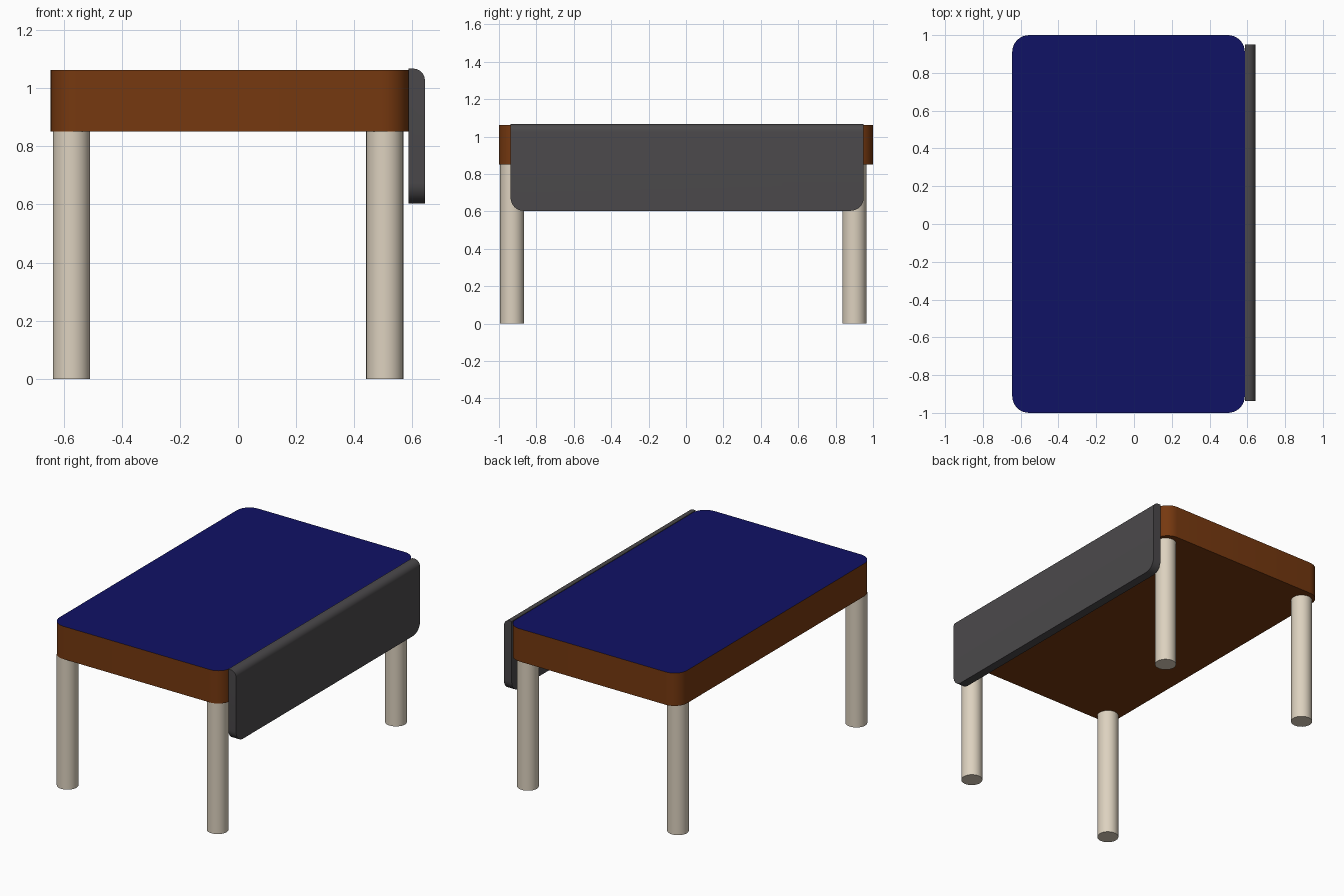
import bpy, bmesh
from math import cos, sin, pi, radians
from mathutils import Vector

if "Cube" in bpy.data.objects:
    bpy.data.objects.remove(bpy.data.objects["Cube"])


def material(name, rgb):
    m = bpy.data.materials.new(name)
    m.diffuse_color = (*rgb, 1)
    m.use_nodes = True
    m.node_tree.nodes["Principled BSDF"].inputs["Base Color"].default_value = m.diffuse_color
    return m


WOOD = material("brown_wood", (0.18, 0.04, 0.005))
BLUE = material("blue_surface", (0.005, 0.006, 0.13))
CREAM = material("cream", (0.72, 0.64, 0.52))
DARK = material("dark_grey", (0.07, 0.066, 0.07))


def rounded_rect(u0, u1, v0, v1, radii, steps=8):
    """Outline points; radii run from lower left, counter-clockwise."""
    corners = [(u0, v0, 1, 1), (u1, v0, -1, 1), (u1, v1, -1, -1), (u0, v1, 1, -1)]
    pts = []
    for i, ((u, v, su, sv), r) in enumerate(zip(corners, radii)):
        if r == 0:
            pts.append((u, v))
            continue
        for k in range(steps + 1):
            a = pi + (i + k / steps) * pi / 2
            pts.append((u + su * r + r * cos(a), v + sv * r + r * sin(a)))
    return pts


def prism(points, direction):
    bm = bmesh.new()
    face = bm.faces.new([bm.verts.new(p) for p in points])
    ext = bmesh.ops.extrude_face_region(bm, geom=[face])
    verts = [g for g in ext["geom"] if isinstance(g, bmesh.types.BMVert)]
    bmesh.ops.translate(bm, verts=verts, vec=Vector(direction))
    bmesh.ops.recalc_face_normals(bm, faces=bm.faces[:])
    return bm


def finish(obj, *mats):
    for m in mats:
        obj.data.materials.append(m)
    bpy.ops.object.select_all(action='DESELECT')
    obj.select_set(True)
    bpy.context.view_layer.objects.active = obj
    bpy.ops.object.shade_smooth_by_angle(angle=radians(30))


def to_object(bm, name, *mats):
    me = bpy.data.meshes.new(name)
    bm.normal_update()
    bm.to_mesh(me)
    bm.free()
    obj = bpy.data.objects.new(name, me)
    bpy.context.collection.objects.link(obj)
    finish(obj, *mats)


# Table top: rounded slab with a blue upper face
Z0, Z1 = 0.85, 1.063
outline = rounded_rect(-0.645, 0.587, -1, 1, [0.09] * 4)
bm = prism([(x, y, Z0) for x, y in outline], (0, 0, Z1 - Z0))
bm.normal_update()
for f in bm.faces:
    f.material_index = 1 if f.normal.z > 0.9 else 0
to_object(bm, "table_top", WOOD, BLUE)

# Drop leaf: hanging panel, rounded lower corners and upper outer edge
X0, X1, LEAF_TOP = 0.587, 0.643, 1.067
outline = rounded_rect(-0.938, 0.95, 0.603, LEAF_TOP, [0.07, 0.07, 0, 0])
bm = prism([(X0, y, z) for y, z in outline], (X1 - X0, 0, 0))
edge = [e for e in bm.edges
        if all(v.co.x > X1 - 1e-4 and v.co.z > LEAF_TOP - 1e-4 for v in e.verts)]
bmesh.ops.bevel(bm, geom=edge, offset=0.04, segments=8, profile=0.5, affect='EDGES')
to_object(bm, "drop_leaf", DARK)

# Four round legs
for side, x in (("left", -0.573), ("right", 0.505)):
    for end, y in (("front", -0.93), ("back", 0.9)):
        bpy.ops.mesh.primitive_cylinder_add(vertices=32, radius=0.064, depth=Z0,
                                            location=(x, y, Z0 / 2))
        leg = bpy.context.object
        leg.name = f"{end}_{side}_leg"
        finish(leg, CREAM)
